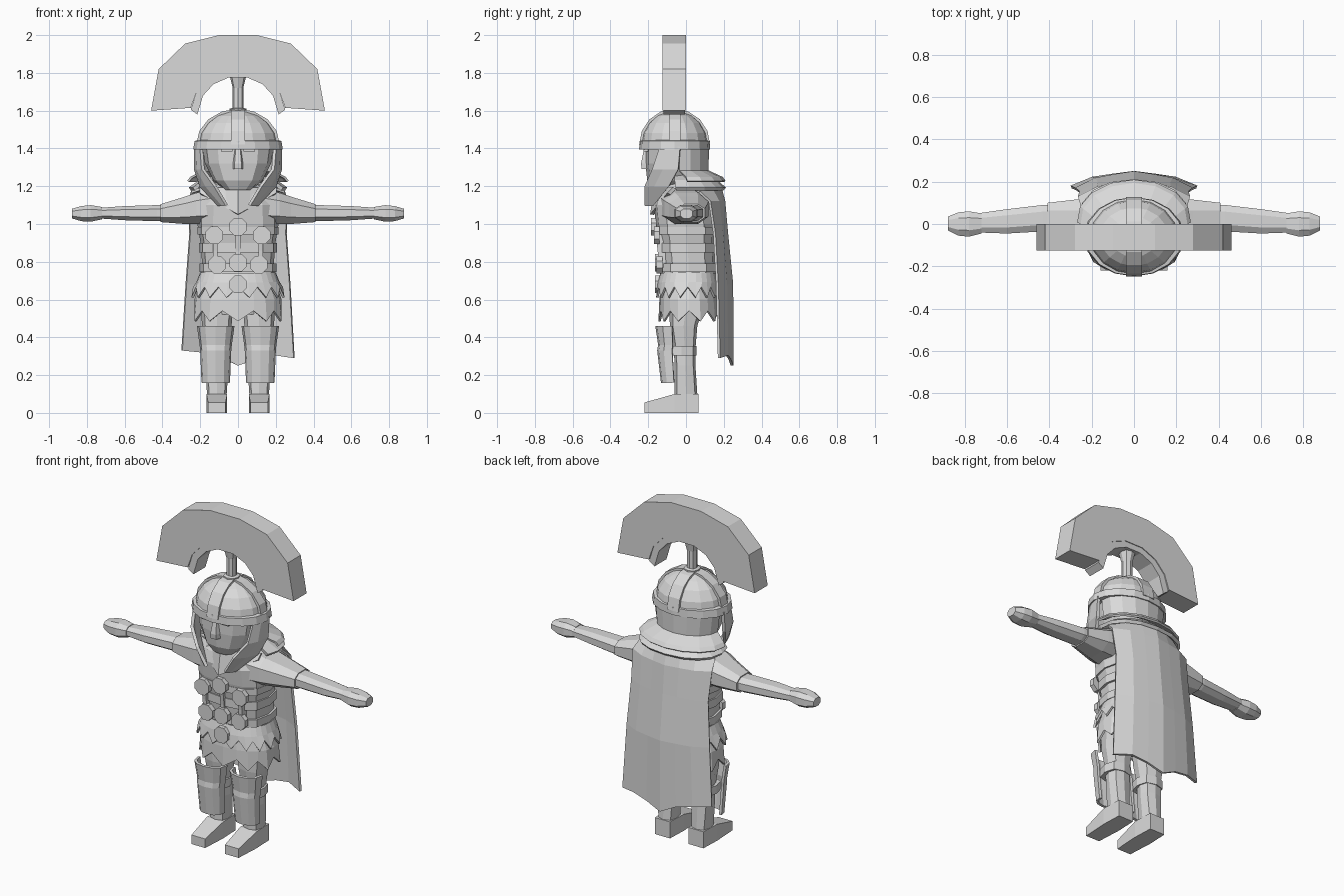
import bpy, bmesh, math
from mathutils import Matrix

if "Cube" in bpy.data.objects:
    bpy.data.objects.remove(bpy.data.objects["Cube"])

mat = bpy.data.materials.new("plain grey")
mat.diffuse_color = (0.7, 0.7, 0.7, 1)
mat.use_nodes = True
mat.node_tree.nodes["Principled BSDF"].inputs["Base Color"].default_value = mat.diffuse_color


def finish(name, bm):
    bmesh.ops.recalc_face_normals(bm, faces=bm.faces)
    me = bpy.data.meshes.new(name)
    bm.to_mesh(me)
    bm.free()
    me.materials.append(mat)
    ob = bpy.data.objects.new(name, me)
    bpy.context.collection.objects.link(ob)
    return ob


def skin(name, rows, closed=True, caps=True, thick=0):
    """Join rows of points into a solid loft, or a thickened sheet."""
    bm = bmesh.new()
    vs = [[bm.verts.new(p) for p in r] for r in rows]
    n = len(rows[0])
    for a, b in zip(vs, vs[1:]):
        for i in range(n if closed else n - 1):
            j = (i + 1) % n
            bm.faces.new((a[i], a[j], b[j], b[i]))
    if closed and caps:
        bm.faces.new(vs[0])
        bm.faces.new(vs[-1])
    ob = finish(name, bm)
    if thick:
        m = ob.modifiers.new("thickness", 'SOLIDIFY')
        m.thickness = thick
        m.offset = 0
    return ob


def oval(z, rx, yf, yb, n=12, e=0.8, x=0, a0=0, a1=360, full=True):
    """Horizontal rounded ring reaching from yf to yb."""
    pts = []
    for i in range(n if full else n + 1):
        t = math.radians(a0 + (a1 - a0) * i / n)
        c, s = math.cos(t), math.sin(t)
        pts.append((x + rx * math.copysign(abs(c) ** e, c),
                    (yf + yb) / 2 + (yb - yf) / 2 * math.copysign(abs(s) ** e, s), z))
    return pts


def xring(x, y0, y1, z0, z1, k=0.25):
    """Chamfered rectangle across the x axis."""
    dy, dz = (y1 - y0) * k, (z1 - z0) * k
    return [(x, y0 + dy, z0), (x, y1 - dy, z0), (x, y1, z0 + dz), (x, y1, z1 - dz),
            (x, y1 - dy, z1), (x, y0 + dy, z1), (x, y0, z1 - dz), (x, y0, z0 + dz)]


def box(name, x0, x1, y0, y1, z0, z1):
    return skin(name, [[(x0, y0, z), (x1, y0, z), (x1, y1, z), (x0, y1, z)] for z in (z0, z1)])


# Crest fan with its curved holder and post
def arch(name, outer, inner, y0, y1):
    o = [(-x, z) for x, z in outer] + [(x, z) for x, z in outer[::-1]]
    i = [(-x, z) for x, z in inner] + [(x, z) for x, z in inner[::-1]]
    skin(name, [[(a[0], y0, a[1]), (a[0], y1, a[1]), (b[0], y1, b[1]), (b[0], y0, b[1])]
                for a, b in zip(o, i)])


mid = [(.25, 1.605), (.22, 1.70), (.155, 1.77), (.06, 1.81)]
arch("crest", [(.46, 1.60), (.42, 1.82), (.28, 1.955), (.10, 2.0)],
     [(.25, 1.615), (.22, 1.70), (.155, 1.77), (.06, 1.81)], -.125, 0)
arch("crest_holder", mid, [(.215, 1.58), (.185, 1.68), (.13, 1.74), (.05, 1.775)], -.12, -.005)
skin("crest_post", [oval(z, r, -.06 - r, -.06 + r, 8) for z, r in
                    ((1.57, .045), (1.61, .045), (1.615, .028), (1.72, .028), (1.79, .045))])

# Helmet dome, brow rim and crossing ridges
dome = []
for d in (0, 20, 40, 58, 76):
    c, s = math.cos(math.radians(d)), math.sin(math.radians(d))
    dome.append(oval(1.42 + .18 * s, .212 * c, -.06 - .18 * c, -.06 + .18 * c, 16, 1))
skin("helmet_dome", dome)
skin("helmet_rim", [oval(z, r, -.06 - q, -.06 + q, 16, 1) for z, r, q in
                    ((1.395, .20, .165), (1.395, .237, .188), (1.44, .23, .186), (1.445, .2, .165))])
for along_y in (True, False):
    rows = []
    for i in range(9):
        t = math.pi * i / 8
        row = []
        for w, k in ((-.038, .93), (-.038, 1.045), (.038, 1.045), (.038, .93)):
            r = (.18 if along_y else .212) * k * math.cos(t)
            z = 1.42 + .182 * k * math.sin(t)
            row.append((w, -.06 + r, z) if along_y else (r, -.06 + w * .8, z))
        rows.append(row)
    skin("helmet_ridge", rows)

# Head, face and neck
skin("head", [oval(1.18, .07, -.18, -.03, 12), oval(1.23, .13, -.205, .06, 12),
              oval(1.32, .175, -.215, .10, 12), oval(1.42, .19, -.215, .11, 12)])
skin("nose", [[(-w, -.20, z), (w, -.20, z), (w * .6, y, z), (-w * .6, y, z)]
              for z, w, y in ((1.29, .03, -.235), (1.32, .03, -.238), (1.40, .02, -.222))])
for s in (1, -1):
    box("brow", s * .03, s * .09, -.224, -.19, 1.385, 1.40)
skin("neck", [oval(z, .1, -.12, .07, 8) for z in (1.08, 1.26)])

# Neck guard and cheek guards
skin("neck_guard", [oval(z, r, -.16, yb, 8, 1, a0=-5, a1=185, full=False) for z, r, yb in
                    ((1.41, .20, .115), (1.28, .185, .115), (1.245, .25, .19), (1.225, .265, .205))],
     closed=False, thick=.012)
for s in (1, -1):
    skin("cheek_guard", [[(s * x, y, z) for x, y in row] for z, row in (
        (1.41, ((.195, -.135), (.215, -.09), (.225, -.03))),
        (1.29, ((.185, -.175), (.212, -.12), (.225, -.04))),
        (1.20, ((.12, -.215), (.165, -.165), (.195, -.09))),
        (1.10, ((.06, -.215), (.08, -.20), (.10, -.17))))], closed=False, thick=.018)

# Torso with raised armour bands and belt
body = [(.68, .20, -.13, .16), (.78, .19, -.125, .155), (.88, .195, -.135, .15),
        (1.0, .215, -.16, .155), (1.10, .21, -.17, .14), (1.16, .18, -.15, .13), (1.22, .10, -.11, .09)]
skin("torso", [oval(z, r, f, b, 12, .7) for z, r, f, b in body])
for name, z0, z1, r, f, b in (("armour_band", .945, .985, .215, -.16, .165),
                              ("armour_band", .85, .90, .207, -.145, .162),
                              ("belt", .745, .79, .203, -.14, .168)):
    skin(name, [oval(z, r - d, f + d, b - d, 12, .7) for z, d in
                ((z0, .02), (z0, 0), (z1, 0), (z1, .02))])

# Neck scarf hanging in a V
xs = [-.2, -.13, -.06, 0, .06, .13, .2]
skin("scarf", [[(x, -.16 + abs(x) * .5, 1.19) for x in xs],
               [(x, -.18 + abs(x) * .45, 1.05 + abs(x) * .55) for x in xs]],
     closed=False, thick=.02)

# Medallions and their straps
for x, y, z in ((0, -.17, .985), (.125, -.155, .94), (-.125, -.155, .94), (0, -.15, .795),
                (.11, -.14, .785), (-.11, -.14, .785), (0, -.15, .68)):
    bm = bmesh.new()
    bmesh.ops.create_cone(bm, cap_ends=True, segments=8, radius1=.05, radius2=.05, depth=.03,
                          matrix=Matrix.Translation((x, y, z)) @ Matrix.Rotation(math.pi / 2, 4, 'X')
                          @ Matrix.Rotation(math.pi / 8, 4, 'Z'))
    finish("medallion", bm)
for x in (-.12, 0, .12):
    skin("harness_strap", [[(x - .012, y, z), (x + .012, y, z), (x + .012, y + .04, z), (x - .012, y + .04, z)]
                           for y, z in ((-.145, .77), (-.15, .86), (-.165, .97))])

# Skirt in two pointed layers
for name, n, rows in (("skirt_upper", 32, ((.74, .195, -.13, .16), (.69, .215, -.145, .17), (.61, .245, -.155, .175))),
                      ("skirt_lower", 20, ((.70, .19, -.125, .155), (.60, .225, -.135, .165), (.485, .235, -.14, .175)))):
    pts = [oval(z, r, f, b, n, .85) for z, r, f, b in rows]
    pts[-1] = [(x * (1 if i % 2 else .95), y * (1 if i % 2 else .95), z + (0 if i % 2 else .055))
               for i, (x, y, z) in enumerate(pts[-1])]
    skin(name, pts, caps=False, thick=.012)
skin("hips", [oval(z, r, f, b, 10, .8) for z, r, f, b in
              ((.52, .17, -.09, .10), (.62, .19, -.11, .13), (.72, .18, -.11, .14))])

for s in (1, -1):
    # Sleeves, arms and hands
    skin("sleeve", [xring(s * x, *r) for x, r in (
        (.10, (-.14, .12, 1.0, 1.19)), (.22, (-.115, .12, 1.0, 1.165)),
        (.28, (-.09, .115, 1.0, 1.145)), (.41, (-.045, .10, 1.01, 1.105)))])
    skin("arm", [xring(s * x, *r) for x, r in (
        (.38, (-.035, .09, 1.02, 1.10)), (.43, (-.035, .09, 1.015, 1.10)),
        (.60, (-.045, .07, 1.02, 1.095)), (.74, (-.04, .05, 1.03, 1.085)))])
    skin("hand", [xring(s * x, *r) for x, r in (
        (.72, (-.045, .05, 1.025, 1.09)), (.78, (-.06, .06, 1.012, 1.10)),
        (.83, (-.055, .055, 1.015, 1.095)), (.88, (-.03, .035, 1.03, 1.08)))])
    # Legs and feet
    skin("leg", [oval(z, r, f, b, 8, .7, x=s * .112) for z, r, f, b in (
        (0, .052, -.06, .065), (.10, .052, -.06, .06), (.25, .062, -.06, .05),
        (.34, .062, -.065, .05), (.46, .078, -.085, .06), (.56, .085, -.09, .09))])
    skin("foot", [[(s * (.112 - w), y, 0), (s * (.112 + w), y, 0), (s * (.112 + w), y, z), (s * (.112 - w), y, z)]
                  for y, w, z in ((-.22, .046, .055), (-.06, .055, .10), (.065, .05, .10))])
    # Shin guards and their straps
    skin("greave", [oval(z, r, f, b, 6, .8, x=s * .118, a0=180, a1=360, full=False) for z, r, f, b in (
        (.16, .068, -.125, -.0), (.33, .075, -.145, -.0), (.36, .078, -.14, .0), (.46, .092, -.155, .01))],
        closed=False, thick=.015)
    skin("greave_strap", [oval(z, .075, -.10, .055, 8, .7, x=s * .115) for z in (.305, .355)])

# Cape draped over the shoulders, with pleats and an uneven hem
cols = [-1, -.66, -.33, 0, .33, .66, 1]
hem = [.33, .32, .30, .25, .285, .305, .29]
rows = []
for z, w, ym, ye in ((1.225, .17, .10, .03), (1.20, .245, .175, .07), (1.12, .262, .195, .125),
                     (.95, .255, .21, .15), (.68, .275, .237, .165), (0, .297, .238, .175)):
    rows.append([(c * w, ym + (ye - ym) * c * c + (.006 if i % 2 else 0),
                  (z - .03 * c * c if z > 1.15 else z) or hem[i]) for i, c in enumerate(cols)])
skin("cape", rows, closed=False, thick=.014)

# Rolled cape collar
skin("cape_collar", [oval(z, r, f, b, 10, .9, a0=-25, a1=205, full=False) for z, r, f, b in (
    (1.25, .13, -.12, .10), (1.225, .20, -.14, .16), (1.185, .255, -.15, .205))],
    closed=False, thick=.02)
